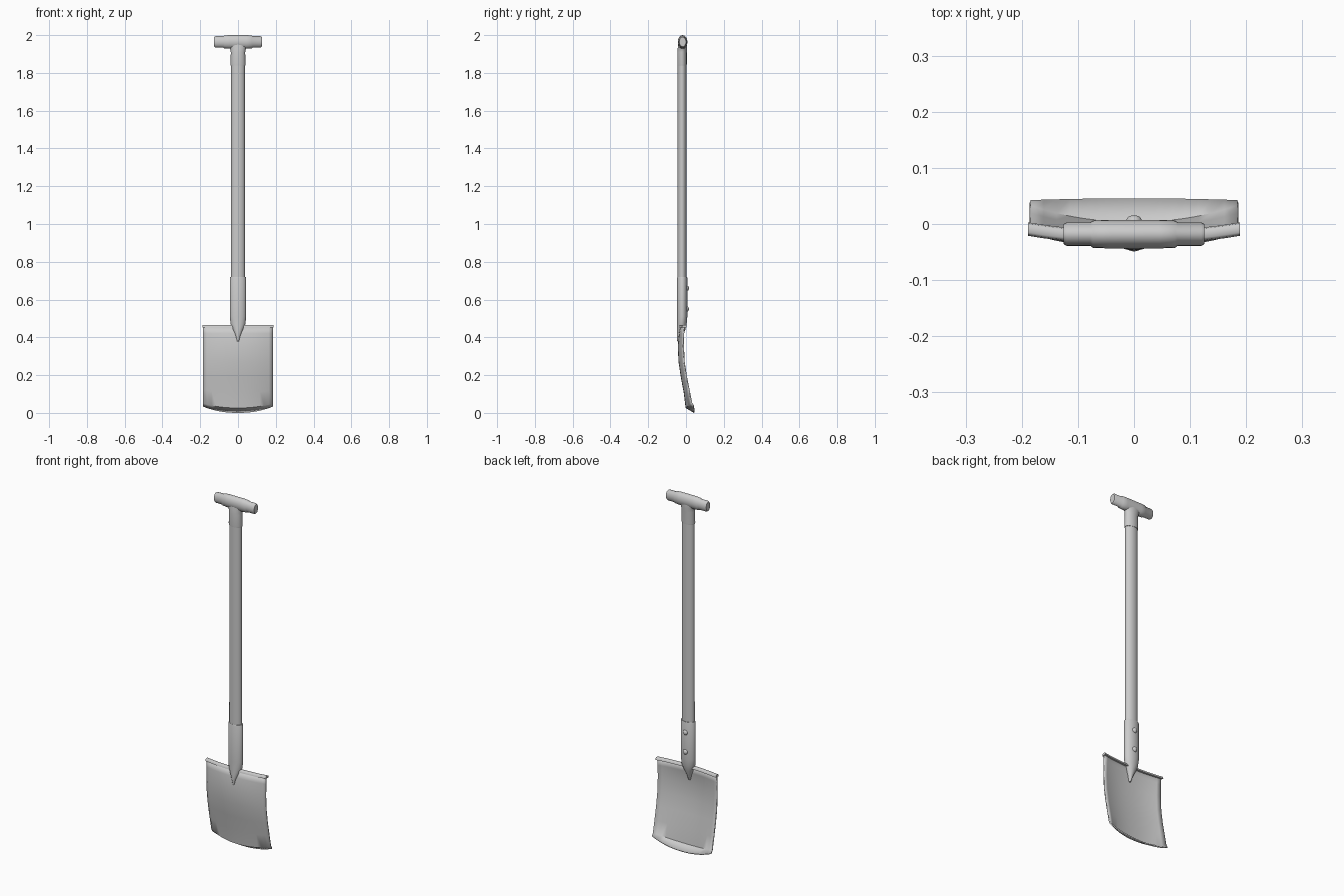
import bpy, bmesh
from math import sin, cos, pi

if "Cube" in bpy.data.objects:
    bpy.data.objects.remove(bpy.data.objects["Cube"])


def finish(name, bm, angle=40):
    bmesh.ops.recalc_face_normals(bm, faces=bm.faces)
    me = bpy.data.meshes.new(name)
    bm.to_mesh(me)
    bm.free()
    ob = bpy.data.objects.new(name, me)
    bpy.context.collection.objects.link(ob)
    bpy.ops.object.select_all(action='DESELECT')
    ob.select_set(True)
    bpy.context.view_layer.objects.active = ob
    bpy.ops.object.shade_smooth_by_angle(angle=angle * pi / 180)
    return ob


def skin(name, rings, angle=40):
    """Join closed rings of points into a capped tube."""
    bm = bmesh.new()
    vs = [[bm.verts.new(p) for p in r] for r in rings]
    n = len(vs[0])
    for a, b in zip(vs, vs[1:]):
        for i in range(n):
            j = (i + 1) % n
            bm.faces.new((a[i], a[j], b[j], b[i]))
    bm.faces.new(vs[0])
    bm.faces.new(vs[-1])
    return finish(name, bm, angle)


def upright(name, sections, n=20):
    """Elliptical loft along z; sections are (z, rx, ry, centre y)."""
    return skin(name, [[(rx * cos(2 * pi * i / n), cy + ry * sin(2 * pi * i / n), z)
                        for i in range(n)] for z, rx, ry, cy in sections])


def crosswise(name, sections, cy, cz, n=20):
    """Elliptical loft along x; sections are (x, ry, rz)."""
    return skin(name, [[(x, cy + ry * cos(2 * pi * i / n), cz + rz * sin(2 * pi * i / n))
                        for i in range(n)] for x, ry, rz in sections])


AXIS = -0.021

# Shaft and the socket that runs down to a point on the blade
upright("shaft", [(0.6, 0.037, 0.0235, AXIS), (1.88, 0.036, 0.0235, AXIS)])
upright("socket", [(0.378, 0.005, 0.010, -0.036), (0.41, 0.014, 0.017, -0.032),
                   (0.44, 0.027, 0.022, -0.026), (0.47, 0.039, 0.025, -0.022),
                   (0.51, 0.043, 0.027, -0.020), (0.715, 0.043, 0.027, -0.020),
                   (0.72, 0.041, 0.0255, -0.020)])

# T handle: stem, thick hub and slimmer grip ends
upright("handle_stem", [(1.838, 0.038, 0.0245, AXIS), (1.845, 0.040, 0.025, AXIS),
                        (1.91, 0.038, 0.025, AXIS), (1.93, 0.042, 0.025, -0.019),
                        (1.95, 0.056, 0.023, -0.018)])
half = [(0.0, 0.0255, 0.036), (0.045, 0.0255, 0.036), (0.073, 0.0245, 0.034),
        (0.078, 0.0210, 0.030), (0.120, 0.0210, 0.030), (0.126, 0.0175, 0.025)]
crosswise("handle_grip", [(-x, a, b) for x, a, b in half[:0:-1]] + half, -0.018, 1.964)

# Blade: curved plate, rows of (centre z, edge z, centre y, edge y)
rows = [(0.460, 0.460, -0.026, -0.010), (0.420, 0.420, -0.034, -0.013),
        (0.350, 0.350, -0.040, -0.014), (0.270, 0.270, -0.036, -0.010),
        (0.190, 0.195, -0.024, 0.001), (0.110, 0.120, -0.009, 0.016),
        (0.028, 0.052, 0.001, 0.030), (0.003, 0.036, 0.044, 0.040)]
COLS = 16
bm = bmesh.new()
grid = []
for zc, ze, yc, ye in rows:
    line = []
    for i in range(COLS + 1):
        u = 2 * i / COLS - 1
        w = abs(u) ** 2.2
        line.append(bm.verts.new((0.185 * u, yc + (ye - yc) * w, zc + (ze - zc) * w)))
    grid.append(line)
for a, b in zip(grid, grid[1:]):
    for i in range(COLS):
        bm.faces.new((a[i], a[i + 1], b[i + 1], b[i]))
blade = finish("blade", bm)
solid = blade.modifiers.new("thickness", 'SOLIDIFY')
solid.thickness = 0.007
solid.offset = 0

# Rolled tread along the top edge of the blade
section = [(-0.012, -0.006), (-0.010, 0.004), (-0.006, 0.007), (0.006, 0.007),
           (0.010, 0.004), (0.012, -0.006)]
rings = []
for i in range(COLS + 1):
    u = 2 * i / COLS - 1
    y = -0.024 + 0.015 * abs(u) ** 2.2
    rings.append([(0.189 * u, y + dy, 0.459 + dz) for dy, dz in section])
skin("blade_tread", rings, 50)

# Domed rivets on the back of the socket
N = 16
for k, z in enumerate((0.55, 0.66), 1):
    dome = [(-0.002, 0.014), (0.007, 0.014), (0.011, 0.012), (0.014, 0.008), (0.0155, 0.003)]
    skin("rivet_%d" % k, [[(r * cos(2 * pi * i / N), y, z + r * sin(2 * pi * i / N))
                           for i in range(N)] for y, r in dome], 50)
